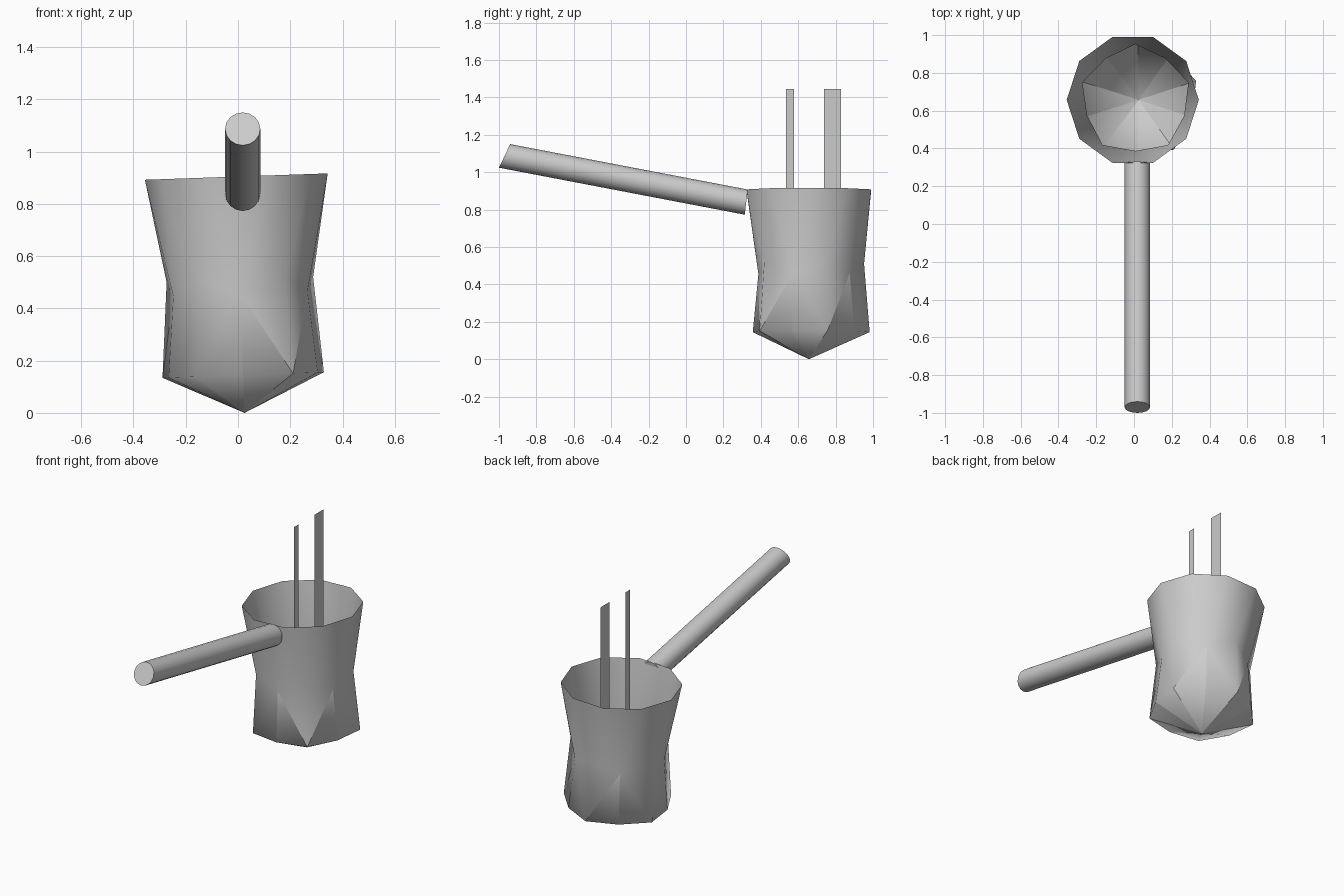
import bpy, bmesh, math
from mathutils import Matrix, Vector

cube = bpy.data.objects.get("Cube")
if cube:
    bpy.data.objects.remove(cube, do_unlink=True)

metal = bpy.data.materials.new("grey metal")
metal.use_nodes = True
GREY = (0.6, 0.6, 0.6, 1)
metal.diffuse_color = GREY
metal.node_tree.nodes["Principled BSDF"].inputs["Base Color"].default_value = GREY


def make(name, bm, smooth=True):
    mesh = bpy.data.meshes.new(name)
    for f in bm.faces:
        f.smooth = smooth
    bm.to_mesh(mesh)
    bm.free()
    mesh.materials.append(metal)
    obj = bpy.data.objects.new(name, mesh)
    bpy.context.collection.objects.link(obj)
    return obj


# Pot: three ten-sided rings and a tip, open at the top
SIDES = 10
STEP = math.tau / SIDES
bm = bmesh.new()


def ring(radii, heights, turn):
    verts = []
    for i in range(SIDES):
        a = -math.pi / 2 + (i + turn) * STEP
        r = radii[i % 2]
        verts.append(bm.verts.new((r * math.cos(a), r * math.sin(a), heights[i % 2])))
    return verts


tip = bm.verts.new((0, 0, 0))
base = ring((0.30, 0.325), (0.145, 0.145), 0)
waist = ring((0.27, 0.295), (0.455, 0.51), 0)
rim = ring((0.35, 0.35), (0.905, 0.905), 0.5)
for i in range(SIDES):
    j = (i + 1) % SIDES
    bm.faces.new((tip, base[j], base[i]))
    # lower wall, split from each low waist corner to the next base corner
    if i % 2 == 0:
        bm.faces.new((base[i], base[j], waist[i]))
        bm.faces.new((waist[i], base[j], waist[j]))
    else:
        bm.faces.new((base[i], base[j], waist[j]))
        bm.faces.new((base[i], waist[j], waist[i]))
    # flared upper wall
    bm.faces.new((waist[i], waist[j], rim[i]))
    bm.faces.new((waist[j], rim[j], rim[i]))

# Creases: folded darts on the lower wall and ribs at the tip
for i in range(0, SIDES, 2):
    side = 1 if i == 0 else -1
    for end in (base[i], base[(i + side) % SIDES]):
        edge = bm.edges.get((waist[i], end))
        edge.smooth = False
for edge in tip.link_edges:
    edge.smooth = False
bm.transform(Matrix.Translation((0.025, 0.657, 0)) @ Matrix.Rotation(math.radians(-2), 4, 'Y'))
make("pot", bm)

# Handle: sloping rod with slanted ends
RADIUS = 0.0675
start, end = Vector((0.018, -0.97, 1.087)), Vector((0.018, 0.322, 0.84))
axis = (end - start).normalized()
up = axis.cross(Vector((-1, 0, 0))).normalized()
if up.z < 0:
    up.negate()
bm = bmesh.new()
loops = []
for centre, slant in ((start, 0.26), (end, -0.07)):
    loop = []
    for k in range(16):
        a = k * math.tau / 16
        h = RADIUS * math.sin(a)
        loop.append(bm.verts.new(centre + Vector((RADIUS * math.cos(a), 0, 0)) + up * h + axis * slant * h))
    loops.append(loop)
bm.faces.new(loops[0])
bm.faces.new(loops[1])
for k in range(16):
    n = (k + 1) % 16
    bm.faces.new((loops[0][k], loops[0][n], loops[1][n], loops[1][k]))
bmesh.ops.recalc_face_normals(bm, faces=bm.faces)
for e in bm.edges:
    e.smooth = e.calc_face_angle() < math.radians(40)
make("handle", bm)

# Two thin upright strips standing in the pot
for name, y0, y1 in (("narrow_strip", 0.535, 0.577), ("wide_strip", 0.737, 0.83)):
    bm = bmesh.new()
    bm.faces.new([bm.verts.new((0.02, y, z)) for y, z in
                  ((y0, 0.5), (y1, 0.5), (y1, 1.445), (y0, 1.445))])
    make(name, bm, smooth=False)
